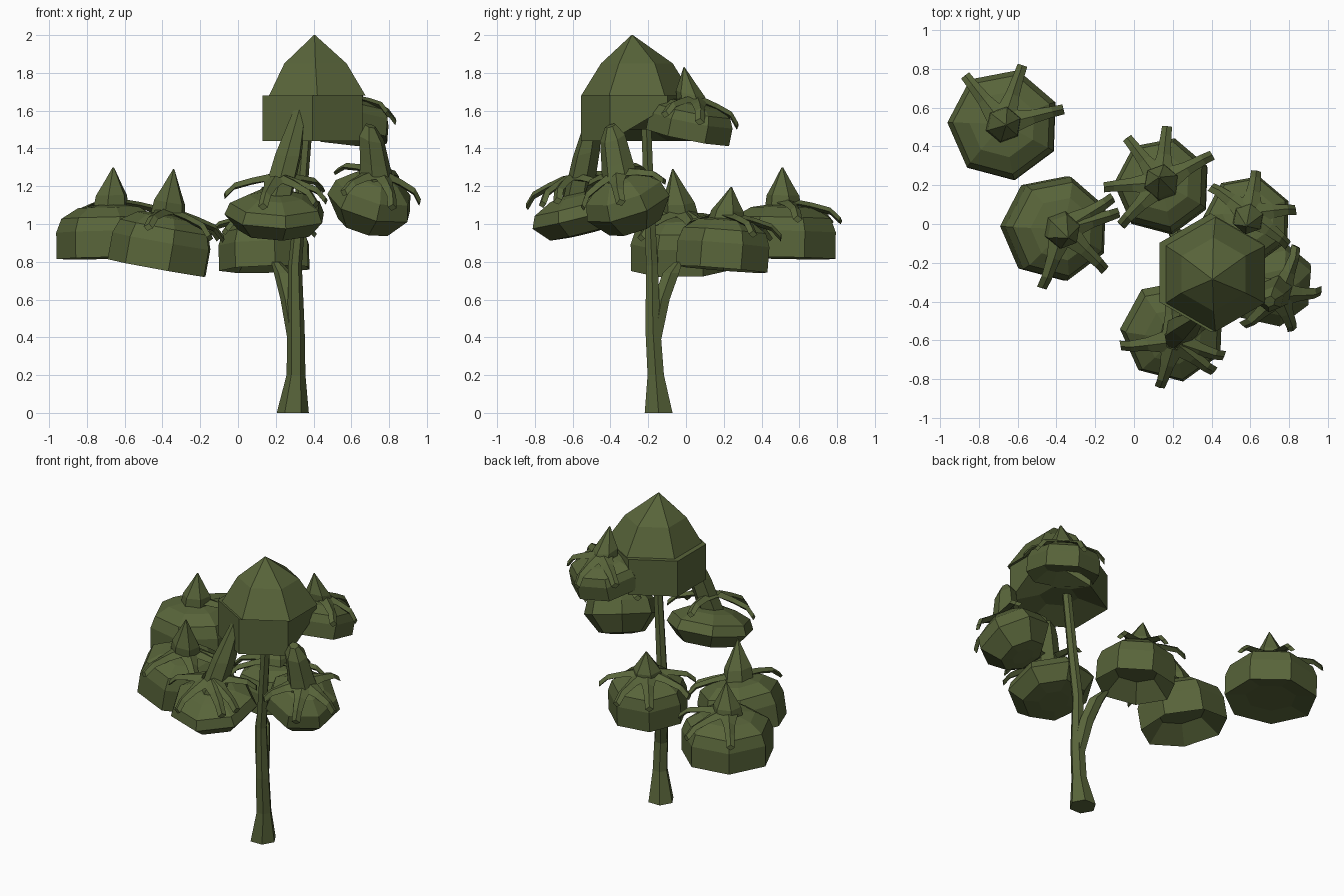
import bpy, bmesh, math
from mathutils import Vector

if "Cube" in bpy.data.objects:
    bpy.data.objects.remove(bpy.data.objects["Cube"])

mat = bpy.data.materials.new("olive green")
mat.diffuse_color = (0.098, 0.128, 0.042, 1)
mat.use_nodes = True
mat.node_tree.nodes["Principled BSDF"].inputs["Base Color"].default_value = mat.diffuse_color
UP = Vector((0, 0, 1))


def add_loft(bm, rings):
    """Skin a list of equal-length point rings and close both ends."""
    vs = [[bm.verts.new(p) for p in r] for r in rings]
    n = len(vs[0])
    for a, b in zip(vs, vs[1:]):
        for i in range(n):
            j = (i + 1) % n
            bm.faces.new((a[i], a[j], b[j], b[i]))
    bm.faces.new(vs[0][::-1])
    bm.faces.new(vs[-1])


def finish(bm, name):
    bmesh.ops.remove_doubles(bm, verts=bm.verts, dist=0.0005)
    bmesh.ops.recalc_face_normals(bm, faces=bm.faces)
    me = bpy.data.meshes.new(name)
    bm.to_mesh(me)
    bm.free()
    me.materials.append(mat)
    ob = bpy.data.objects.new(name, me)
    bpy.context.collection.objects.link(ob)


def ring(c, r, n, phase=0.0, q=None):
    pts = []
    for i in range(n):
        a = math.radians(phase) + 2 * math.pi * i / n
        v = Vector((r * math.cos(a), r * math.sin(a), 0))
        pts.append(Vector(c) + (q @ v if q else v))
    return pts


def tube(name, path, n=6, phase=0):
    bm = bmesh.new()
    add_loft(bm, [ring(p[:3], p[3], n, phase) for p in path])
    finish(bm, name)


SPIKE = ((0, 1), (0.35, 0.88), (0.62, 0.52), (1, 0.04))
STOUT = ((0, 1), (0.35, 0.85), (0.78, 0.7), (1, 0.3))


def clump(name, base, tilt, profile, apex, leaves, spike_r=0.1, phase=178,
          leaf_len=0.32, lift=0.0, spike=SPIKE):
    """Faceted bush with a pointed crown and a ring of drooping leaves."""
    base, apex = Vector(base), Vector(apex)
    q = UP.rotation_difference(Vector(tilt).normalized())
    bm = bmesh.new()
    # body
    add_loft(bm, [ring(base + q @ Vector((0, 0, z)), r, 7, phase, q) for r, z in profile])
    # crown spike
    top = base + q @ Vector((0, 0, profile[-1][1] - 0.03))
    add_loft(bm, [ring(top.lerp(apex, t), spike_r * s, 6, 20, q) for t, s in spike])
    # leaves: broad at the crown, narrowing to a drooping tip
    for deg in leaves:
        a = math.radians(deg)
        d, side = Vector((math.cos(a), math.sin(a), 0)), Vector((-math.sin(a), math.cos(a), 0))
        rings = []
        for t, z, w in ((0.15, 0.045, 0.06), (0.5, 0.025, 0.036), (0.82, 0.0, 0.028), (1, -0.05, 0.026)):
            c = d * (t * leaf_len) + UP * (z + lift)
            pts = (c + side * w, c + UP * 0.02, c - side * w, c - UP * 0.018)
            rings.append([top + q @ p for p in pts])
        add_loft(bm, rings)
    finish(bm, name)


# trunk and branch stub
tube("trunk", [(0.29, -0.145, 0, 0.085), (0.307, -0.16, 0.2, 0.05), (0.307, -0.175, 0.44, 0.046),
               (0.302, -0.18, 0.78, 0.036), (0.33, -0.195, 1.1, 0.032), (0.365, -0.21, 1.52, 0.03)])
tube("branch", [(0.307, -0.172, 0.36, 0.04), (0.275, -0.13, 0.6, 0.05),
                (0.24, -0.08, 0.74, 0.05), (0.2, -0.04, 0.8, 0.025)])

# large hexagonal top canopy, its rear right corner cut away underneath
bm = bmesh.new()
cx, cy = 0.395, -0.25
prof = [(cx, cy, 1.50, 0.12), (cx, cy, 1.44, 0.305), (cx, cy, 1.68, 0.305),
        (cx + 0.025, cy - 0.01, 1.68, 0.295), (0.41, -0.26, 1.85, 0.19), (0.405, -0.285, 2.0, 0.004)]
rings = [ring(p[:3], p[3], 6, 30) for p in prof]
rings[1][0].z = 1.62
add_loft(bm, rings)
finish(bm, "top_canopy")


def skirt(R, h, recess=0.02):
    """Straight-sided bush with a hollow underside."""
    return [(R * 0.55, recess), (R, 0), (R, h * 0.5), (R * 0.9, h * 0.76), (R * 0.6, h * 0.95), (R * 0.3, h)]


def bowl(R, h, low):
    """Bush that tapers towards its base."""
    return [(R * low * 0.5, -0.01), (R * low, 0), (R, h * 0.4), (R * 0.9, h * 0.7), (R * 0.55, h * 0.93), (R * 0.3, h)]


clump("left_back_clump", (-0.67, 0.51, 0.82), (-0.02, 0.02, 1), skirt(0.29, 0.28),
      (-0.66, 0.51, 1.30), (128, 72, 14))
clump("left_front_clump", (-0.42, -0.02, 0.765), (0.18, -0.02, 1), skirt(0.275, 0.29, 0.1),
      (-0.34, -0.07, 1.29), (253, 318, 15, 30))
clump("back_clump", (0.15, 0.19, 0.76), (-0.03, 0.08, 1), skirt(0.25, 0.27, 0.1),
      (0.13, 0.24, 1.195), (30, 85, 127, 183, 225), leaf_len=0.3)
clump("front_clump", (0.2, -0.53, 0.96), (0.03, -0.25, 1), bowl(0.275, 0.21, 0.72),
      (0.385, -0.44, 1.82), (190, 255, 318, 338, 30, 95), 0.085, leaf_len=0.28, lift=0.07)
clump("right_front_clump", (0.67, -0.27, 0.99), (0.25, -0.3, 0.9), bowl(0.235, 0.29, 0.62),
      (0.7, -0.4, 1.52), (355, 295, 230, 65, 150), 0.1, leaf_len=0.25, spike=STOUT)
clump("right_back_clump", (0.58, 0.01, 1.46), (0.08, 0.2, 1), skirt(0.23, 0.19, 0.06),
      (0.58, -0.01, 1.83), (80, 10, 325, 140), 0.09, leaf_len=0.25)
